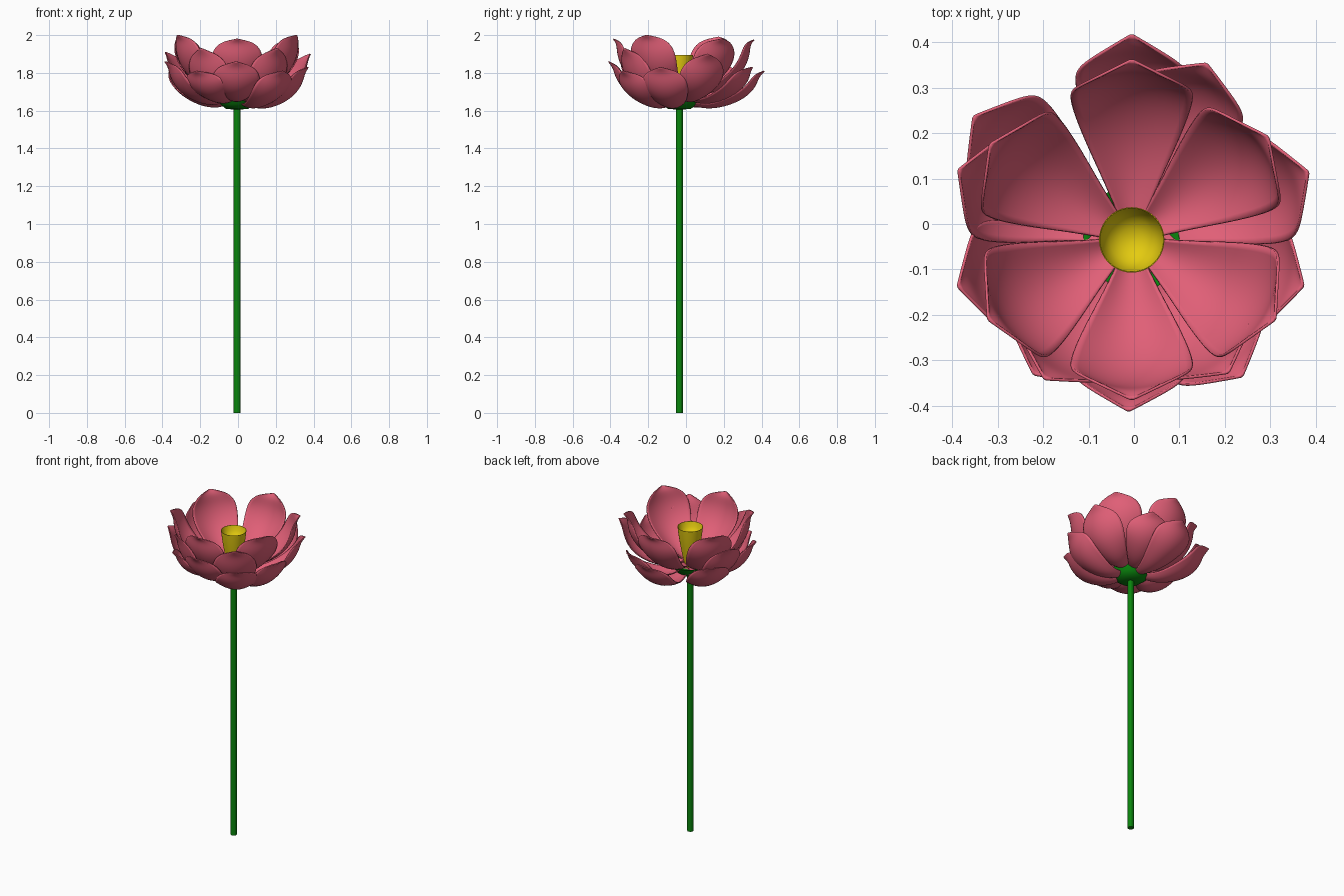
import bpy
import bmesh
from math import sin, cos, pi, radians
from mathutils import Vector

default = bpy.data.objects.get("Cube")
if default:
    bpy.data.objects.remove(default)

AXIS = Vector((-0.005, -0.035, 0))


def material(name, rgb):
    m = bpy.data.materials.new(name)
    m.use_nodes = True
    m.diffuse_color = (*rgb, 1)
    m.node_tree.nodes["Principled BSDF"].inputs["Base Color"].default_value = (*rgb, 1)
    return m


PINK = material("petal pink", (0.75, 0.115, 0.185))
GREEN = material("stem green", (0.003, 0.235, 0.004))
YELLOW = material("centre yellow", (0.78, 0.6, 0.005))


def finish(name, bm, mat, angle):
    bmesh.ops.recalc_face_normals(bm, faces=bm.faces)
    mesh = bpy.data.meshes.new(name)
    bm.to_mesh(mesh)
    bm.free()
    mesh.materials.append(mat)
    ob = bpy.data.objects.new(name, mesh)
    ob.location = AXIS
    bpy.context.collection.objects.link(ob)
    bpy.context.view_layer.objects.active = ob
    ob.select_set(True)
    bpy.ops.object.shade_smooth_by_angle(angle=radians(angle))
    ob.select_set(False)
    return ob


def lathe(name, profile, sides, mat, angle=40, lobes=0):
    """Revolve (radius, z) pairs; lobes stretches the rim two ways."""
    bm = bmesh.new()
    rings = []
    for i, (r, z) in enumerate(profile):
        ring = []
        for k in range(sides):
            a = 2 * pi * k / sides
            wave = 1 + lobes * cos(2 * a - radians(230)) * i / len(profile)
            ring.append(bm.verts.new((r * wave * cos(a), r * wave * sin(a), z)))
        rings.append(ring)
    for lo, hi in zip(rings, rings[1:]):
        for k in range(sides):
            j = (k + 1) % sides
            bm.faces.new((lo[k], lo[j], hi[j], hi[k]))
    bm.faces.new(rings[0])
    bm.faces.new(rings[-1])
    return finish(name, bm, mat, angle)


# Petal side profiles: (share of reach, share of rise)
OUTER = [(0.04, 0.12), (0.3, -0.08), (0.55, 0.0), (0.77, 0.22),
         (0.885, 0.5), (0.925, 0.72), (0.945, 0.86), (1, 1)]
INNER = [(0.06, 0), (0.31, 0.04), (0.59, 0.16), (0.83, 0.4),
         (0.935, 0.66), (0.95, 0.83), (0.955, 0.93), (1, 1)]
HALF_WIDTH = [0.016, 0.054, 0.1, 0.131, 0.136, 0.12, 0.082, 0.004]


def petal(name, profile, base, heading, reach, top, width=1.0):
    """Cupped petal grid, flatter at the tip, smoothed and thickened."""
    a = radians(heading)
    out = Vector((cos(a), sin(a), 0))
    side = Vector((-sin(a), cos(a), 0))
    up = Vector((0, 0, 1))
    spine = [out * (r * reach) + up * (base + h * (top - base)) for r, h in profile]
    bm = bmesh.new()
    rows = []
    for i, p in enumerate(spine):
        along = (spine[min(i + 1, len(spine) - 1)] - spine[max(i - 1, 0)]).normalized()
        normal = along.cross(side)
        if normal.dot(up - out) < 0:
            normal.negate()
        w = HALF_WIDTH[i] * width
        cup = (0.5 - 0.035 * i) * w
        rows.append([bm.verts.new(p + side * (w * v) + normal * (cup * v * v))
                     for v in (-1, -0.55, 0, 0.55, 1)])
    for lo, hi in zip(rows, rows[1:]):
        for k in range(4):
            bm.faces.new((lo[k], lo[k + 1], hi[k + 1], hi[k]))
    ob = finish(name, bm, PINK, 60)
    smooth = ob.modifiers.new("smooth", "SUBSURF")
    smooth.levels = smooth.render_levels = 2
    thick = ob.modifiers.new("thickness", "SOLIDIFY")
    thick.thickness = 0.006
    thick.offset = 0


# Inner ring: heading, reach, tip height
for n, (heading, reach, top) in enumerate([
        (90, 0.395, 1.975), (37, 0.375, 1.98), (146, 0.375, 1.99),
        (209, 0.36, 2.0), (-29, 0.36, 2.0), (-90, 0.35, 1.98)]):
    petal(f"inner_petal_{n + 1}", INNER, 1.665, heading, reach, top)

# Middle ring
for n, (heading, reach, top) in enumerate([
        (21, 0.415, 1.9), (306, 0.36, 1.93), (269, 0.375, 1.86),
        (238, 0.36, 1.93), (158, 0.41, 1.91)]):
    petal(f"middle_petal_{n + 1}", OUTER, 1.655, heading, reach, top, 0.92)

# Outer ring, uneven with a gap at the back: base height, heading, reach, tip height
for n, (base, heading, reach, top) in enumerate([
        (1.62, 90, 0.45, 1.81), (1.645, 67, 0.42, 1.83), (1.62, 345, 0.39, 1.83),
        (1.62, 309, 0.385, 1.81), (1.645, 234, 0.365, 1.81), (1.64, 195, 0.395, 1.86),
        (1.625, 142, 0.44, 1.83)]):
    petal(f"outer_petal_{n + 1}", OUTER, base, heading, reach, top, 0.92)

# Stem, sepal cup and seed head
lathe("stem", [(0.018, 0), (0.018, 1.63)], 12, GREEN, 20)
lathe("sepal_cup", [(0.018, 1.606), (0.06, 1.61), (0.092, 1.635), (0.11, 1.674),
                    (0.102, 1.674), (0.06, 1.648), (0.02, 1.64)], 40, GREEN, 50, 0.15)
lathe("seed_head", [(0.03, 1.65), (0.045, 1.72), (0.058, 1.79), (0.067, 1.85),
                    (0.072, 1.895), (0.07, 1.895), (0.063, 1.865), (0.048, 1.84),
                    (0.026, 1.826), (0.006, 1.822)], 40, YELLOW, 50)
